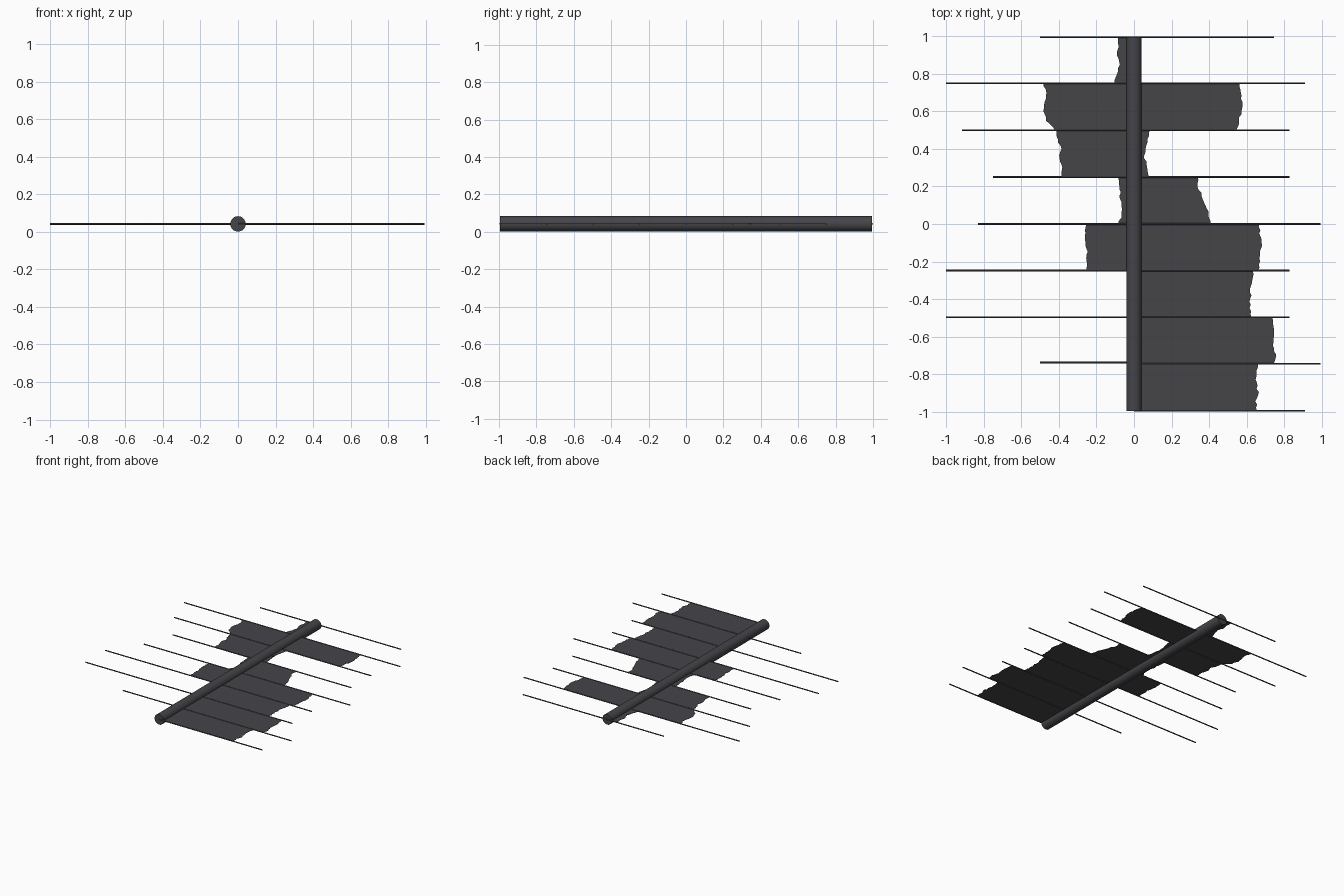
import bpy, bmesh, random
from mathutils import Matrix

if "Cube" in bpy.data.objects:
    bpy.data.objects.remove(bpy.data.objects["Cube"])

random.seed(4)
Z = 0.042      # height of the common mid plane
R_POLE = 0.041
R_RIB = 0.0045

mat = bpy.data.materials.new("charcoal grey")
mat.diffuse_color = (0.06, 0.058, 0.066, 1)
mat.use_nodes = True
mat.node_tree.nodes["Principled BSDF"].inputs["Base Color"].default_value = mat.diffuse_color


def finish(bm, name, smooth=False):
    me = bpy.data.meshes.new(name)
    bm.to_mesh(me)
    bm.free()
    me.materials.append(mat)
    if smooth:
        for p in me.polygons:
            p.use_smooth = len(p.vertices) == 4
    ob = bpy.data.objects.new(name, me)
    bpy.context.collection.objects.link(ob)
    return ob


def rod(name, centre, length, radius, axis, sides):
    bm = bmesh.new()
    rot = Matrix.Rotation(1.5707963, 4, 'Y' if axis == 'X' else 'X')
    bmesh.ops.create_cone(bm, cap_ends=True, segments=sides, radius1=radius,
                          radius2=radius, depth=length,
                          matrix=Matrix.Translation(centre) @ rot)
    return finish(bm, name, True)


# central pole
rod("central_pole", (0, 0, Z), 1.99, R_POLE, 'Y', 32)

# thin cross ribs: y, left end, right end
ribs = [(0.995, -0.5, 0.745), (0.75, -1, 0.91), (0.5, -0.915, 0.827),
        (0.25, -0.75, 0.827), (0, -0.832, 0.993), (-0.248, -1, 0.827),
        (-0.497, -1, 0.827), (-0.745, 0, 0.993), (-0.738, -0.5, 0),
        (-0.994, 0, 0.91)]
for y, a, b in ribs:
    rod("cross_rib", ((a + b) / 2, y, Z), b - a, R_RIB, 'X', 8)

# torn panels: top y, bottom y, outer edge x from top to bottom
panels = [
    (0.995, 0.75, [-0.085, -0.08, -0.09, -0.078, -0.088, -0.105]),
    (0.75, 0.5, [-0.482, -0.47, -0.473, -0.485, -0.465, -0.42]),
    (0.5, 0.25, [-0.415, -0.405, -0.39, -0.4, -0.385, -0.385]),
    (0.25, 0, [-0.085, -0.075, -0.073, -0.065, -0.065, -0.085]),
    (0, -0.248, [-0.255, -0.26, -0.26, -0.25, -0.25, -0.255]),
    (0.75, 0.5, [0.56, 0.572, 0.575, 0.57, 0.56, 0.545]),
    (0.5, 0.25, [0.085, 0.07, 0.065, 0.055, 0.075, 0.08]),
    (0.25, 0, [0.34, 0.34, 0.36, 0.385, 0.4, 0.41]),
    (0, -0.248, [0.665, 0.67, 0.68, 0.673, 0.672, 0.66]),
    (-0.248, -0.497, [0.632, 0.635, 0.62, 0.622, 0.615, 0.625]),
    (-0.497, -0.745, [0.735, 0.74, 0.75, 0.735, 0.755, 0.745]),
    (-0.745, -0.994, [0.66, 0.65, 0.65, 0.66, 0.65, 0.655]),
]
for y0, y1, xs in panels:
    bm = bmesh.new()
    rows = []
    n = 15
    for i in range(n + 1):
        t = i / n * (len(xs) - 1)
        k = min(int(t), len(xs) - 2)
        x = xs[k] + (xs[k + 1] - xs[k]) * (t - k)
        if 0 < i < n:
            x += random.uniform(-0.005, 0.005)
        y = y0 + (y1 - y0) * i / n
        rows.append((bm.verts.new((0, y, Z)), bm.verts.new((x, y, Z))))
    for (a, b), (c, d) in zip(rows, rows[1:]):
        bm.faces.new((a, c, d, b) if xs[0] > 0 else (a, b, d, c))
    # give the sheet a sliver of thickness
    out = bmesh.ops.extrude_face_region(bm, geom=bm.faces[:])
    for v in out["geom"]:
        if isinstance(v, bmesh.types.BMVert):
            v.co.z += 0.002
    for v in bm.verts:
        v.co.z -= 0.001
    bmesh.ops.recalc_face_normals(bm, faces=bm.faces[:])
    finish(bm, "torn_panel")
